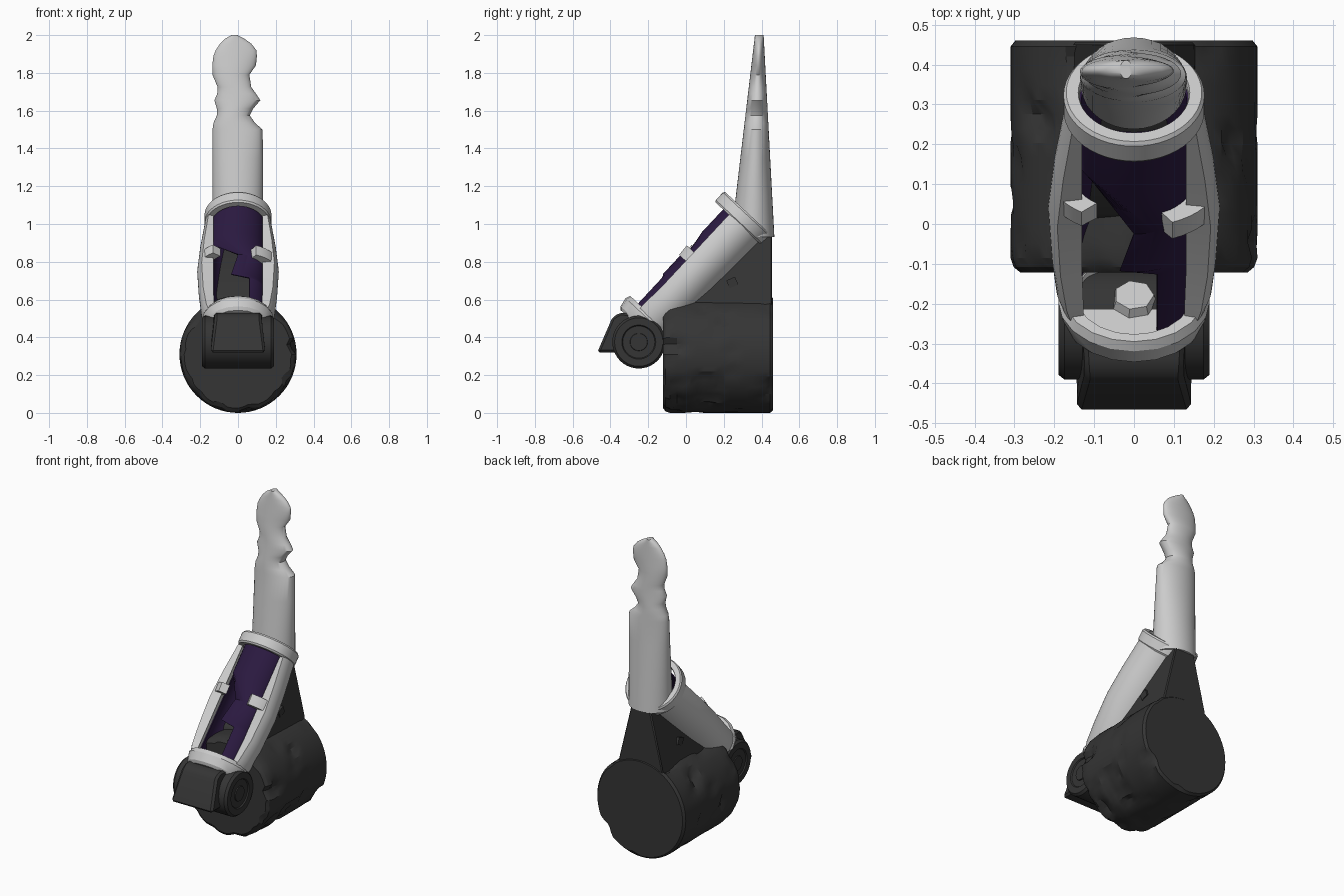
import bpy, bmesh, math
from mathutils import Vector, Matrix, noise

if "Cube" in bpy.data.objects:
    bpy.data.objects.remove(bpy.data.objects["Cube"])


def mat(name, col):
    m = bpy.data.materials.new(name)
    m.diffuse_color = (*col, 1)
    m.use_nodes = True
    m.node_tree.nodes["Principled BSDF"].inputs["Base Color"].default_value = m.diffuse_color
    return m


DARK = mat("dark_metal", (0.035, 0.035, 0.035))
PURPLE = mat("purple_glass", (0.024, 0.010, 0.052))

# Inclined tube frame: origin at the collar face, D along the axis, N up and forward
TILT = math.radians(47)
ORIGIN = Vector((0, 0.33, 1.055))
D = Vector((0, math.cos(TILT), math.sin(TILT)))
N = Vector((0, -math.sin(TILT), math.cos(TILT)))


def finish(name, bm, material=None, angle=30):
    bmesh.ops.remove_doubles(bm, verts=bm.verts, dist=0.0004)
    bmesh.ops.recalc_face_normals(bm, faces=bm.faces)
    me = bpy.data.meshes.new(name)
    bm.to_mesh(me)
    bm.free()
    ob = bpy.data.objects.new(name, me)
    bpy.context.collection.objects.link(ob)
    if material:
        me.materials.append(material)
    bpy.ops.object.select_all(action='DESELECT')
    ob.select_set(True)
    bpy.context.view_layer.objects.active = ob
    bpy.ops.object.shade_smooth_by_angle(angle=math.radians(angle))
    return ob


def loft(name, rings, material=None, angle=30):
    """Skin closed rings of equal size and cap both ends."""
    bm = bmesh.new()
    vs = [[bm.verts.new(p) for p in r] for r in rings]
    n = len(vs[0])
    for a, b in zip(vs, vs[1:]):
        for j in range(n):
            k = (j + 1) % n
            bm.faces.new((a[j], a[k], b[k], b[j]))
    bm.faces.new(vs[0][::-1])
    bm.faces.new(vs[-1])
    return finish(name, bm, material, angle)


def band(name, stations, material=None, seg=32):
    """Curved wall on the tube axis. Station: s, start, end, outer rx, ry, inner rx, ry."""
    bm = bmesh.new()
    rings = []
    for s, a0, a1, rx, ry, ix, iy in stations:
        t = [math.radians(a0 + (a1 - a0) * i / seg) for i in range(seg + 1)]
        out = [(rx * math.cos(a), ry * math.sin(a)) for a in t]
        inn = [(ix * math.cos(a), iy * math.sin(a)) for a in reversed(t)]
        rings.append([bm.verts.new(ORIGIN + D * s + N * v + Vector((x, 0, 0)))
                      for x, v in out + inn])
    m = 2 * seg + 2
    closed = abs(stations[0][2] - stations[0][1]) >= 360
    for a, b in zip(rings, rings[1:]):
        for j in range(m):
            if closed and j in (seg, m - 1):
                continue
            k = (j + 1) % m
            bm.faces.new((a[j], a[k], b[k], b[j]))
    for r in (rings[0], rings[-1]):
        for j in range(seg):
            bm.faces.new((r[j], r[j + 1], r[m - 2 - j], r[m - 1 - j]))
    return finish(name, bm, material)


def bevel_box(name, pts, faces, width, material):
    bm = bmesh.new()
    v = [bm.verts.new(p) for p in pts]
    for f in faces:
        bm.faces.new([v[i] for i in f])
    bmesh.ops.recalc_face_normals(bm, faces=bm.faces)
    bmesh.ops.bevel(bm, geom=bm.edges[:], offset=width, segments=1, affect='EDGES')
    return finish(name, bm, material)


def prism(name, outline, width, bevel, material):
    """Prism from a (y, z, width factor) outline, mirrored across x."""
    n = len(outline)
    pts = [(sg * width * f, y, z) for sg in (-1, 1) for y, z, f in outline]
    faces = [list(range(n))[::-1], list(range(n, 2 * n))]
    faces += [[i, (i + 1) % n, n + (i + 1) % n, n + i] for i in range(n)]
    return bevel_box(name, pts, faces, bevel, material)


# Main drum with worn surface, axis along y
SEG = 64
ys = [-0.122, -0.108, -0.085] + [-0.085 + 0.505 * i / 14 for i in range(1, 15)] + [0.445, 0.46]
rings = []
for y in ys:
    base = 0.31 - (0.025 if y < -0.12 else 0.008 if y < -0.1 else 0.012 if y > 0.455 else 0)
    ring = []
    for i in range(SEG):
        a = 2 * math.pi * i / SEG
        p = Vector((math.cos(a), y / 0.31, math.sin(a)))
        chip = max(0, noise.noise(p * 3.1 + Vector((4, 2, 7))) - 0.18) * 0.06
        edge = 0.02 * max(0, noise.noise(p * 5)) if y < -0.08 else 0
        r = base - chip - edge
        # one deep gouge low on the right flank
        if -0.95 < a - 2 * math.pi < -0.35 and 0.03 < y < 0.2:
            r -= 0.015
        ring.append((r * p.x, y, 0.31 + r * p.z))
    rings.append(ring)
loft("main_drum", rings, DARK, 25)


# Front roller, axis along x, with recessed hubs
def disc(x, r):
    return [(x, -0.25 + r * math.cos(2 * math.pi * i / 40),
             0.375 + r * math.sin(2 * math.pi * i / 40)) for i in range(40)]


half = [(0.19, 0.128), (0.175, 0.14)]
inner = [(0.183, 0.05), (0.183, 0.085), (0.19, 0.09)]
prof = inner + half
loft("front_roller", [disc(-x, r) for x, r in prof] + [disc(x, r) for x, r in prof[::-1]], DARK)
for sg, side in ((-1, "left"), (1, "right")):
    loft(side + "_hub", [disc(sg * 0.17, 0.05), disc(sg * 0.189, 0.045)], DARK)

# Nose block in front of the roller
prism("nose_block", [(-0.47, 0.32, 1.0), (-0.39, 0.505, 0.84), (-0.35, 0.53, 0.86),
                     (-0.24, 0.525, 0.9), (-0.22, 0.32, 1.0)], 0.145, 0.012, DARK)

# Tapered rear support between drum and tube
prism("rear_support", [(0.455, 0.5, 1.08), (0.455, 0.6, 1.0), (0.455, 0.94, 0.45),
                       (0.40, 0.95, 0.45), (0.02, 0.62, 0.95), (-0.02, 0.5, 1.08)],
      0.15, 0.006, DARK)
bm = bmesh.new()
bmesh.ops.create_cube(bm, size=1, matrix=Matrix.Translation((0, 0.245, 0.69))
                      @ Matrix.Rotation(0.4, 4, 'X') @ Matrix.Diagonal((0.27, 0.05, 0.045, 1)))
finish("support_peg", bm, DARK)

# Pale open shell of the tube
shell = [(-0.82, 0.165, 0.155), (-0.72, 0.195, 0.157), (-0.60, 0.207, 0.158),
         (-0.42, 0.216, 0.158), (-0.25, 0.200, 0.158), (-0.05, 0.172, 0.158)]
band("tube_shell", [(s, 153 if s > -0.7 else 150, 387 if s > -0.7 else 390,
                     w, h, 0.146, 0.14) for s, w, h in shell], seg=40)

# Collar with a slight chamfer
band("top_collar", [(-0.075, 0, 360, 0.170, 0.168, 0.14, 0.138),
                    (-0.065, 0, 360, 0.177, 0.175, 0.14, 0.138),
                    (-0.010, 0, 360, 0.177, 0.175, 0.136, 0.134),
                    (0.0, 0, 360, 0.170, 0.168, 0.14, 0.138)], seg=48)

# Lower lip, floor plate and rail tabs
band("lower_lip", [(-0.835, 0, 360, 0.165, 0.145, 0.11, 0.10),
                   (-0.82, 0, 360, 0.178, 0.160, 0.11, 0.10),
                   (-0.77, 0, 360, 0.190, 0.170, 0.135, 0.125),
                   (-0.745, 0, 360, 0.178, 0.160, 0.145, 0.135)], seg=20)
band("floor_plate", [(-0.82, 0, 360, 0.148, 0.142, 0.0, 0.0),
                     (-0.77, 0, 360, 0.148, 0.142, 0.0, 0.0)])
band("floor_knob", [(-0.78, 0, 360, 0.06, 0.06, 0.0, 0.0),
                    (-0.745, 0, 360, 0.05, 0.05, 0.0, 0.0)], seg=7)
band("right_tab", [(-0.41, 15, 62, 0.205, 0.135, 0.145, 0.10),
                   (-0.345, 15, 62, 0.205, 0.140, 0.145, 0.10)], seg=6)
band("left_tab", [(-0.38, 130, 165, 0.205, 0.135, 0.145, 0.10),
                  (-0.325, 130, 165, 0.205, 0.140, 0.145, 0.10)], seg=6)

# Purple lining and the broken glass cover over it
band("tube_lining", [(-0.72, 172, 368, 0.144, 0.137, 0.138, 0.131),
                     (-0.03, 172, 368, 0.138, 0.137, 0.132, 0.131)], PURPLE)
crack = [(-0.77, 65), (-0.56, 65), (-0.54, 105), (-0.40, 90), (-0.24, 172), (-0.03, 180)]
band("broken_glass", [(s, 0, a, 0.141, 0.113, 0.135, 0.107) for s, a in crack], PURPLE)

# Upright blade: round at the root, thin and ragged at the tip (z, left, right)
edge = [(0.93, -0.135, 0.133), (1.15, -0.135, 0.133), (1.35, -0.135, 0.133),
        (1.50, -0.135, 0.13), (1.535, -0.13, 0.09), (1.575, -0.112, 0.062),
        (1.61, -0.112, 0.08), (1.655, -0.125, 0.118), (1.69, -0.11, 0.095),
        (1.725, -0.108, 0.07), (1.79, -0.135, 0.06), (1.84, -0.136, 0.095),
        (1.89, -0.13, 0.10), (1.92, -0.118, 0.097), (1.955, -0.095, 0.07),
        (1.98, -0.07, 0.035), (2.0, -0.035, -0.005)]
rings = []
for z, l, r in edge:
    t = (z - 0.93) / 1.07
    cy, ry = 0.353 + 0.035 * t, 0.115 - 0.092 * t
    rings.append([((l + r) / 2 + (r - l) / 2 * math.cos(a), cy + ry * math.sin(a), z)
                  for a in (2 * math.pi * i / 36 for i in range(36))])
loft("upright_blade", rings, None, 35)
